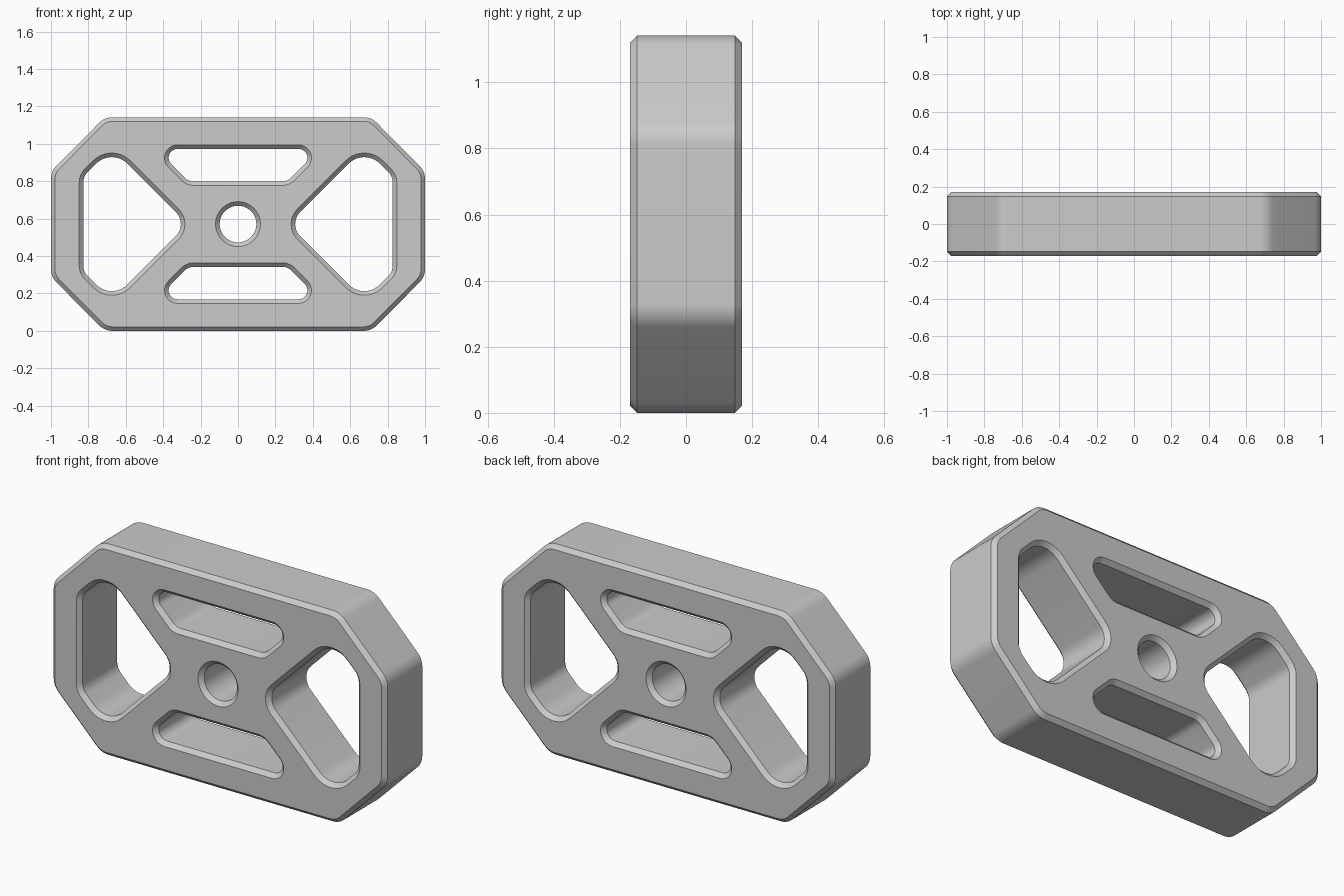
import bpy
import bmesh
from math import pi, cos, sin, tau
from mathutils import Vector

if "Cube" in bpy.data.objects:
    bpy.data.objects.remove(bpy.data.objects["Cube"], do_unlink=True)

HALF_DEPTH, CHAMFER, MID_Z, STEPS = 0.17, 0.022, 0.571, 10


def rounded(corners, inset):
    """Counter-clockwise convex outline of (x, z, radius) corners, shrunk by inset."""
    pts = []
    for i, (x, z, r) in enumerate(corners):
        here = Vector((x, z))
        before = (here - Vector(corners[i - 1][:2])).normalized()
        after = (Vector(corners[(i + 1) % len(corners)][:2]) - here).normalized()
        n0, n1 = Vector((before.y, -before.x)), Vector((after.y, -after.x))
        centre = here - (n0 + n1) * r / (1 + n0.dot(n1))
        turn = n0.angle(n1)
        for k in range(STEPS + 1):
            t = turn * k / STEPS
            n = Vector((n0.x * cos(t) - n0.y * sin(t), n0.x * sin(t) + n0.y * cos(t)))
            pts.append(centre + n * (r - inset))
    return pts


def circle(radius, inset, count=48):
    return [Vector((cos(tau * k / count), sin(tau * k / count))) * (radius - inset)
            for k in range(count)]


def turned(corners):
    """Same outline rotated half a turn about the centre."""
    return [(-x, -z, r) for x, z, r in corners]


bm = bmesh.new()
cap_edges = {-1: [], 1: []}


def add_wall(outline, face_inset, mid_inset):
    """Straight wall with a chamfer at the front and back."""
    levels = [(-HALF_DEPTH, face_inset), (-HALF_DEPTH + CHAMFER, mid_inset),
              (HALF_DEPTH - CHAMFER, mid_inset), (HALF_DEPTH, face_inset)]
    rings = [[bm.verts.new((p.x, y, p.y + MID_Z)) for p in outline(inset)]
             for y, inset in levels]
    n = len(rings[0])
    for a, b in zip(rings, rings[1:]):
        for i in range(n):
            j = (i + 1) % n
            bm.faces.new((a[i], a[j], b[j], b[i]))
    for side, ring in ((-1, rings[0]), (1, rings[-1])):
        cap_edges[side] += [bm.edges.get((ring[i], ring[(i + 1) % n])) for i in range(n)]


# Outer body: rectangle with cut corners
half = [(1, -0.282, 0.1), (1, 0.282, 0.1), (0.713, MID_Z, 0.1), (-0.713, MID_Z, 0.1)]
body = half + turned(half)
add_wall(lambda d: rounded(body, d), CHAMFER, 0)

# Side windows, upper and lower slots
window = [(0.237, 0, 0.113), (0.675, -0.438, 0.14), (0.849, -0.264, 0.1),
          (0.849, 0.264, 0.1), (0.675, 0.438, 0.14)]
slot = [(-0.275, 0.207, 0.09), (0.275, 0.207, 0.09),
        (0.492, 0.424, 0.07), (-0.492, 0.424, 0.07)]
for shape in (window, turned(window), slot, turned(slot)):
    add_wall(lambda d, s=shape: rounded(s, d), 0, CHAMFER)

# Central bore
add_wall(lambda d: circle(0.12, d), 0, CHAMFER)

# Front and back faces
for side, edges in cap_edges.items():
    bmesh.ops.triangle_fill(bm, edges=edges, use_beauty=True, normal=(0, side, 0))
bmesh.ops.recalc_face_normals(bm, faces=bm.faces[:])

mesh = bpy.data.meshes.new("slotted_plate")
bm.to_mesh(mesh)
bm.free()
plate = bpy.data.objects.new("slotted_plate", mesh)
bpy.context.collection.objects.link(plate)

# Single grey material
grey = bpy.data.materials.new("plain_grey")
grey.use_nodes = True
colour = (0.6, 0.6, 0.6, 1)
grey.diffuse_color = colour
grey.node_tree.nodes["Principled BSDF"].inputs["Base Color"].default_value = colour
mesh.materials.append(grey)

bpy.ops.object.select_all(action="DESELECT")
plate.select_set(True)
bpy.context.view_layer.objects.active = plate
bpy.ops.object.shade_smooth_by_angle(angle=pi / 6)
